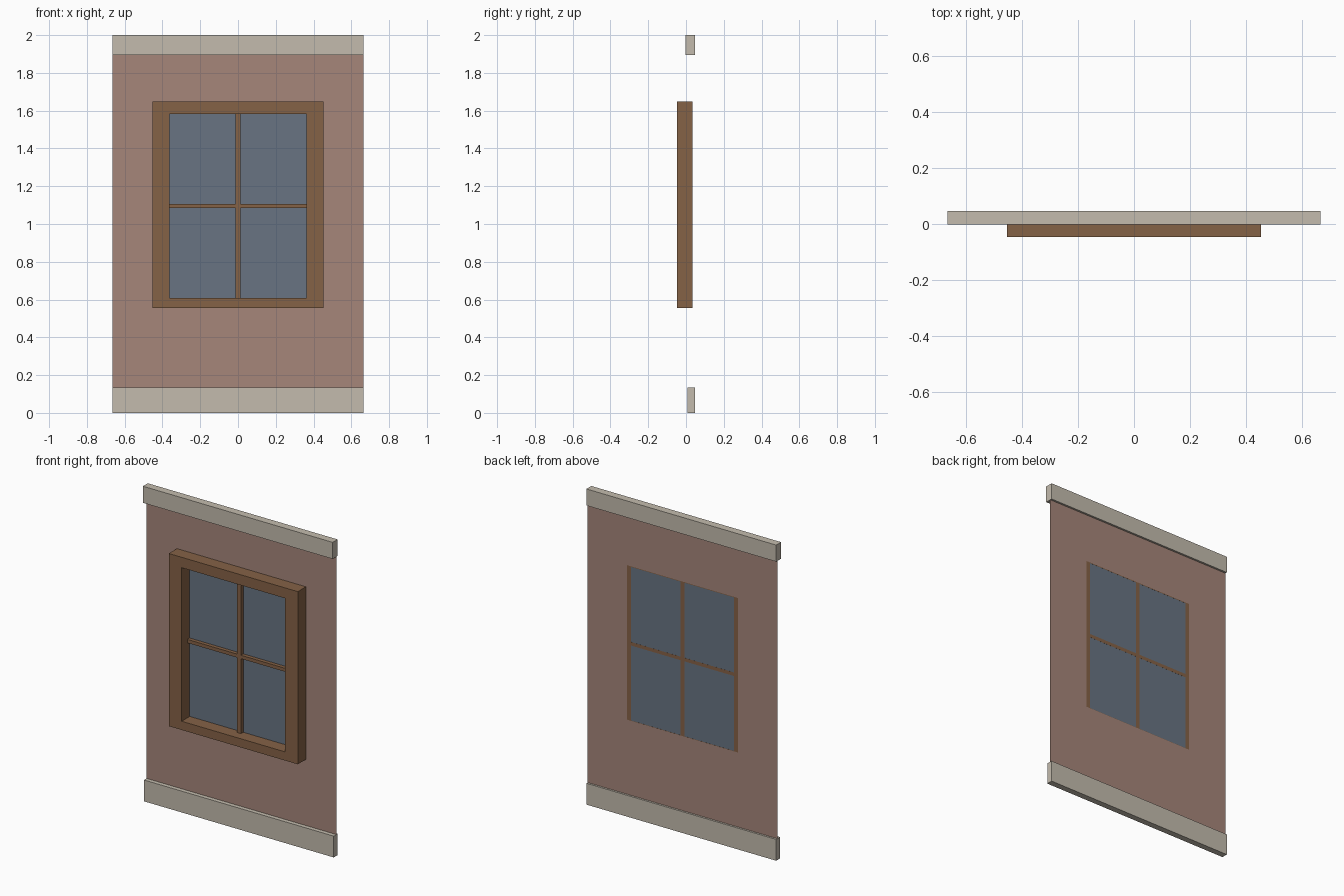
import bpy
import bmesh

if "Cube" in bpy.data.objects:
    bpy.data.objects.remove(bpy.data.objects["Cube"])


def material(name, rgb):
    m = bpy.data.materials.new(name)
    m.diffuse_color = (*rgb, 1)
    m.use_nodes = True
    m.node_tree.nodes["Principled BSDF"].inputs["Base Color"].default_value = m.diffuse_color
    return m


STONE = material("stone", (0.55, 0.50, 0.42))
PLASTER = material("plaster", (0.38, 0.24, 0.195))
WOOD = material("wood", (0.235, 0.122, 0.061))
GLASS = material("glass", (0.14, 0.175, 0.225))


def finish(bm, name, mat):
    mesh = bpy.data.meshes.new(name)
    bm.to_mesh(mesh)
    bm.free()
    mesh.materials.append(mat)
    obj = bpy.data.objects.new(name, mesh)
    bpy.context.collection.objects.link(obj)
    return obj


def rect(bm, half_x, y, z0, z1):
    return [bm.verts.new((x, y, z)) for x, z in
            ((-half_x, z0), (half_x, z0), (half_x, z1), (-half_x, z1))]


def ring_faces(bm, a, b):
    return [bm.faces.new((a[i], a[(i + 1) % 4], b[(i + 1) % 4], b[i])) for i in range(4)]


def slab(name, half_x, y0, y1, z0, z1, mat):
    # Solid box centred on x = 0
    bm = bmesh.new()
    front, back = rect(bm, half_x, y0, z0, z1), rect(bm, half_x, y1, z0, z1)
    bm.faces.new(front)
    bm.faces.new(back[::-1])
    ring_faces(bm, front, back)
    bmesh.ops.recalc_face_normals(bm, faces=bm.faces)
    return finish(bm, name, mat)


BACK = 0.034   # plane shared by the wall, glass and back of the frame

# Wall sheet with the window opening cut out
bm = bmesh.new()
ring_faces(bm, rect(bm, 0.665, BACK + 0.0005, 0.135, 1.895),
           rect(bm, 0.39, BACK + 0.0005, 0.607, 1.586))
finish(bm, "wall", PLASTER)

# Stone bands below and above the wall
slab("base_band", 0.665, 0.008, 0.047, 0, 0.135, STONE)
slab("top_band", 0.665, -0.002, 0.047, 1.895, 2.0, STONE)

# Window frame: one rectangular ring with depth
bm = bmesh.new()
outer_f, inner_f = rect(bm, 0.452, -0.047, 0.554, 1.648), rect(bm, 0.362, -0.047, 0.609, 1.582)
outer_b, inner_b = rect(bm, 0.452, BACK, 0.554, 1.648), rect(bm, 0.362, BACK, 0.609, 1.582)
for a, b in ((outer_f, inner_f), (inner_f, inner_b), (inner_b, outer_b), (outer_b, outer_f)):
    ring_faces(bm, a, b)
bmesh.ops.recalc_face_normals(bm, faces=bm.faces)
finish(bm, "window_frame", WOOD)

# Glass sheet
bm = bmesh.new()
bm.faces.new(rect(bm, 0.362, BACK - 0.0005, 0.609, 1.582))
finish(bm, "glass", GLASS)

# Crossing glazing bars
slab("vertical_bar", 0.014, 0.010, BACK, 0.609, 1.582, WOOD)
slab("horizontal_bar", 0.362, 0.010, BACK, 1.084, 1.106, WOOD)
